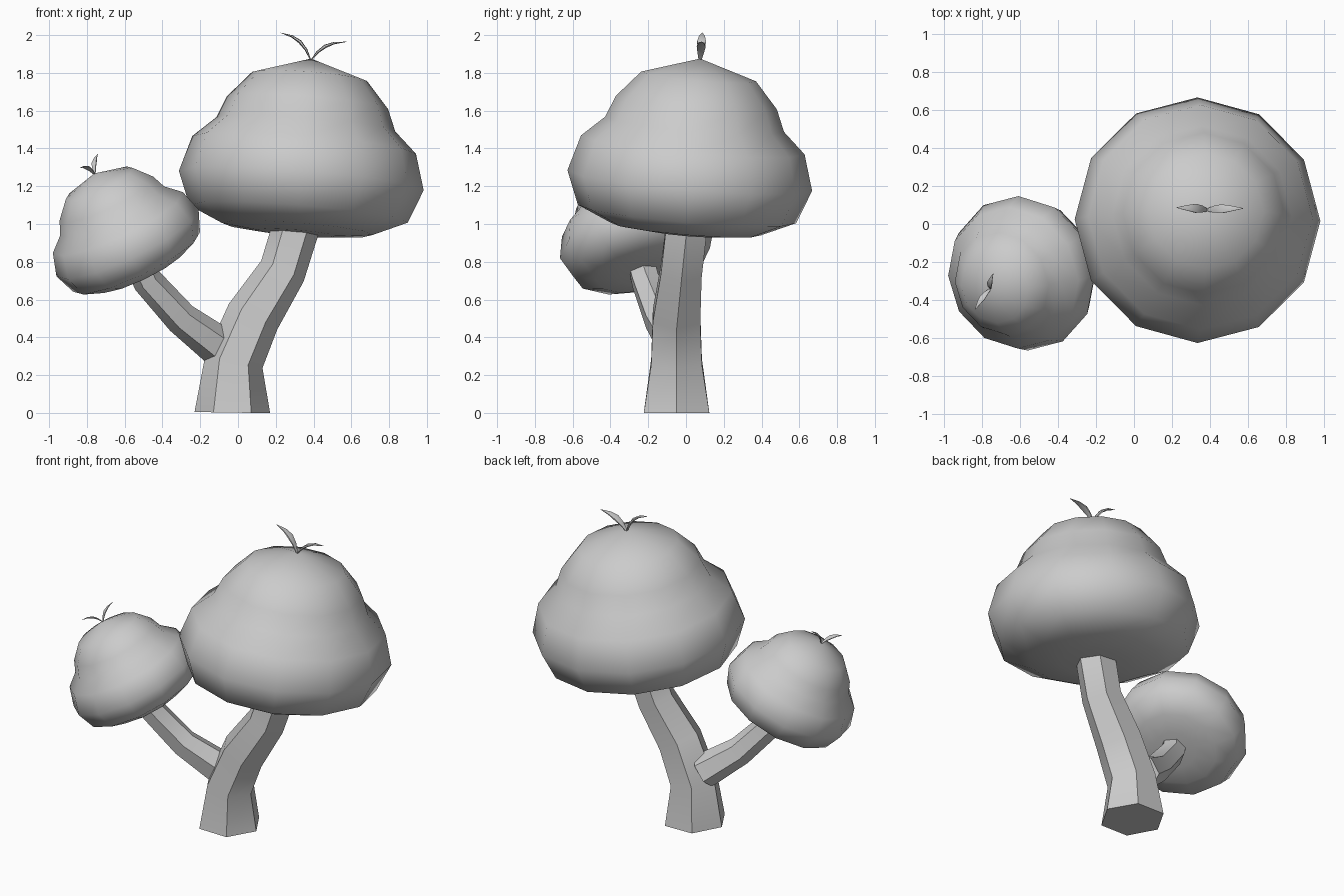
import bpy, bmesh, math
from mathutils import Matrix, Vector

cube = bpy.data.objects.get("Cube")
if cube:
    bpy.data.objects.remove(cube, do_unlink=True)

grey = bpy.data.materials.new("plain_grey")
grey.use_nodes = True
colour = (0.6, 0.6, 0.6, 1)
grey.diffuse_color = colour
grey.node_tree.nodes["Principled BSDF"].inputs["Base Color"].default_value = colour


def loft(name, rings, matrix=None, angle=50):
    """Skin a list of point rings, closing both ends, into a smooth object."""
    bm = bmesh.new()
    loops = [[bm.verts.new(p) for p in ring] for ring in rings]
    n = len(loops[0])
    for low, high in zip(loops, loops[1:]):
        for i in range(n):
            j = (i + 1) % n
            bm.faces.new((low[i], low[j], high[j], high[i]))
    for end in (loops[0], loops[-1]):
        bm.faces.new(end)
    bmesh.ops.remove_doubles(bm, verts=bm.verts, dist=0.0005)
    if matrix:
        bm.transform(matrix)
    bmesh.ops.recalc_face_normals(bm, faces=bm.faces)
    mesh = bpy.data.meshes.new(name)
    bm.to_mesh(mesh)
    bm.free()
    mesh.materials.append(grey)
    obj = bpy.data.objects.new(name, mesh)
    bpy.context.collection.objects.link(obj)
    bpy.ops.object.select_all(action="DESELECT")
    obj.select_set(True)
    bpy.context.view_layer.objects.active = obj
    bpy.ops.object.shade_smooth_by_angle(angle=math.radians(angle))
    return obj


def tube(name, path, radii, sides=6, flat=1.0, matrix=None):
    """Sweep a polygon along a path; flat squeezes it across the path."""
    pts = [Vector(p) for p in path]
    rings = []
    for k, p in enumerate(pts):
        t = (pts[min(k + 1, len(pts) - 1)] - pts[max(k - 1, 0)]).normalized()
        side = Vector((0, 1, 0))
        side = (side - t * side.dot(t)).normalized()
        out = side.cross(t)
        ring = []
        for i in range(sides):
            a = math.tau * i / sides
            ring.append(p + radii[k] * (out * math.cos(a) * flat + side * math.sin(a)))
        rings.append(ring)
    return loft(name, rings, matrix)


def mushroom_top(prefix, centre, axis, x_dir, scale):
    """Twelve-sided bulging cap with a pair of curled leaves at its tip."""
    z = Vector(axis).normalized()
    x = Vector(x_dir)
    x = (x - z * x.dot(z)).normalized()
    frame = Matrix((x, z.cross(x), z)).transposed().to_4x4()
    m = Matrix.Translation(centre) @ frame @ Matrix.Scale(scale, 4)

    profile = [(0, -.285), (.2, -.28), (.4, -.258), (.58, -.178), (.65, 0), (.594, .19),
               (.475, .3), (.428, .415), (.305, .555), (0, .65)]
    rings = [[Vector((r * math.cos(math.tau * i / 12), r * math.sin(math.tau * i / 12), h))
              for i in range(12)] for r, h in profile]
    loft(prefix + "_cap", rings, m, 60)

    # curled leaves
    leaf_sizes = (.008, .02, .027, .018, .002)
    for side, sign, reach, rise in (("left", 1, 1.05, .85), ("right", -1, 1, 1)):
        path = [(sign * reach * a, 0, .64 + rise * b) for a, b in
                ((0, 0), (.03, .055), (.066, .095), (.11, .12), (.172, .134))]
        tube(f"{prefix}_leaf_{side}", path, leaf_sizes, 6, .35, m)


# trunk, bending towards the large cap
trunk = tube("trunk",
             [(-.03, -.05, 0), (-.022, -.05, .27), (.08, -.05, .51), (.235, -.025, .75),
              (.3, 0, .96), (.31, 0, 1.05)],
             (.2, .155, .145, .125, .125, .125))
for v in trunk.data.vertices:
    v.co.z = max(v.co.z, 0)

# side branch carrying the small cap
tube("branch",
     [(-.1, -.04, .35), (-.3, -.14, .5), (-.48, -.215, .7), (-.52, -.24, .8)],
     (.108, .088, .08, .08))

mushroom_top("large", (.335, .02, 1.23), (.08, .085, 1), (1, 0, 0), 1)
mushroom_top("small", (-.585, -.26, .9), (-.42, -.2, .88), (.38, .83, .44), .64)
